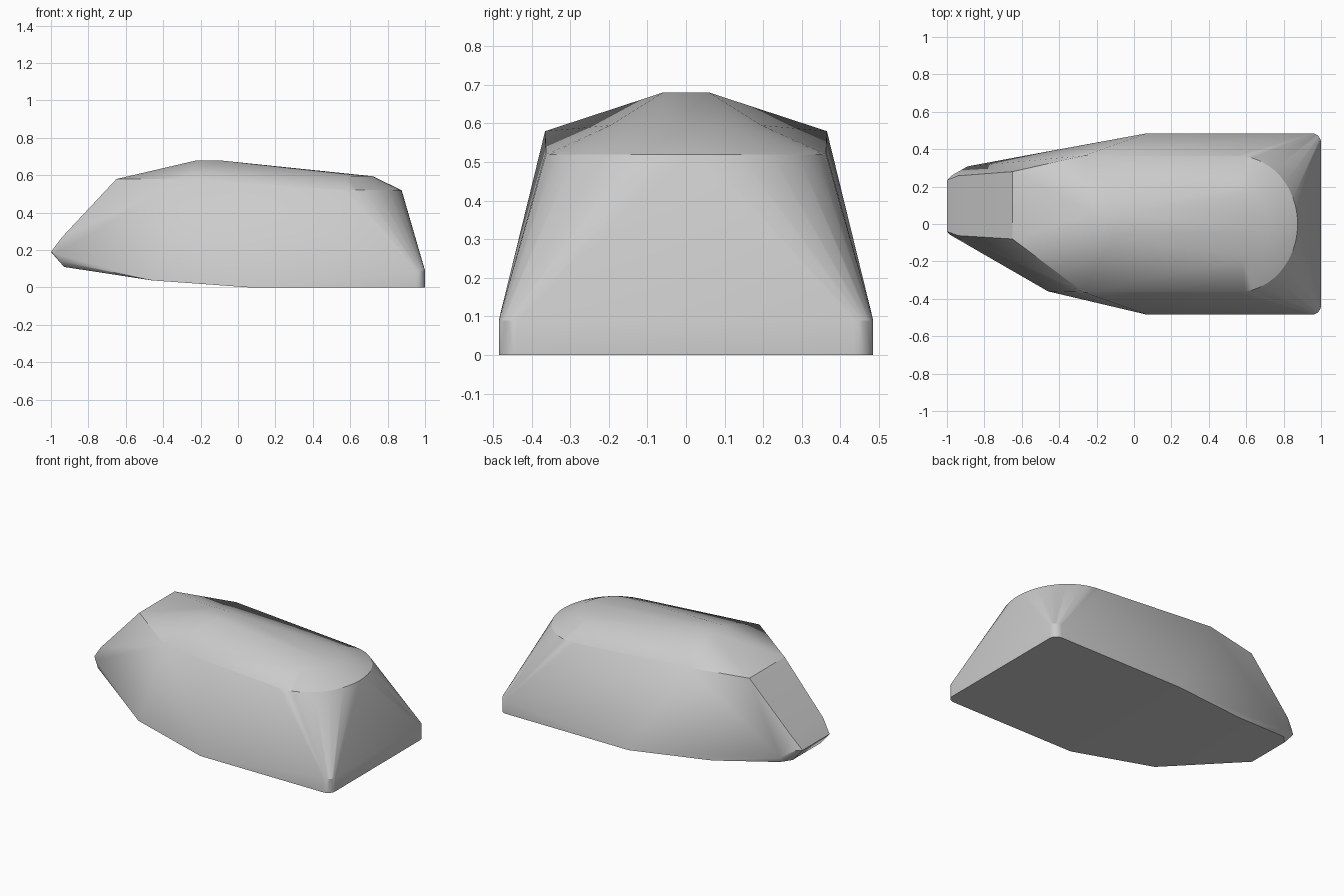
import bpy, bmesh, math

cube = bpy.data.objects.get("Cube")
if cube:
    bpy.data.objects.remove(cube, do_unlink=True)

# Material
grey = bpy.data.materials.new("light_grey")
grey.use_nodes = True
colour = (0.6, 0.6, 0.6, 1)
grey.diffuse_color = colour
grey.node_tree.nodes["Principled BSDF"].inputs["Base Color"].default_value = colour


def arc(cx, cy, rx, ry, z, start, end, steps):
    """Points on an elliptical arc at height z."""
    out = []
    for i in range(steps + 1):
        a = math.radians(start + (end - start) * i / steps)
        out.append((cx + rx * math.cos(a), cy + ry * math.sin(a), z))
    return out


points = []

# Rounded vertical corners at the wide end
for z in (0, 0.09):
    points += arc(0.95, 0.435, 0.05, 0.05, z, 0, 90, 6)
    points += arc(0.95, -0.435, 0.05, 0.05, z, -90, 0, 6)

# Base edge, rising towards the nose
points += [(0.07, 0.485, 0), (0.07, -0.485, 0),
           (-0.46, 0.388, 0.038), (-0.46, -0.36, 0.038)]

# Shoulder rim and its rounded end
points += arc(0.55, 0, 0.325, 0.365, 0.52, -90, 90, 24)
points += [(-0.27, 0.365, 0.58), (-0.27, -0.365, 0.58),
           (-0.65, 0.28, 0.58), (-0.65, -0.08, 0.58)]

# Domed top, sloping from the peak to the rounded end
points += arc(0.55, 0, 0.17, 0.2, 0.595, -90, 90, 16)
points += [(x, y, 0.68) for x in (-0.22, -0.1) for y in (-0.06, 0.06)]

# Off-centre blunt nose
points += [(-0.94, -0.062, 0.27), (-0.94, 0.258, 0.27),
           (-1, -0.04, 0.19), (-1, 0.235, 0.19),
           (-0.98, -0.06, 0.18), (-0.97, 0.262, 0.19),
           (-0.95, -0.075, 0.14), (-0.89, 0.308, 0.14),
           (-0.93, -0.05, 0.11), (-0.93, 0.24, 0.11), (-0.88, 0.295, 0.105)]

# Wrap the profile points in one faceted shell
bm = bmesh.new()
for p in points:
    bm.verts.new(p)
hull = bmesh.ops.convex_hull(bm, input=bm.verts[:])
loose = [v for v in bm.verts if not v.link_faces]
bmesh.ops.delete(bm, geom=loose, context='VERTS')
bmesh.ops.dissolve_limit(bm, angle_limit=math.radians(0.5),
                         verts=bm.verts[:], edges=bm.edges[:])
bmesh.ops.recalc_face_normals(bm, faces=bm.faces[:])

mesh = bpy.data.meshes.new("shell")
bm.to_mesh(mesh)
bm.free()
mesh.materials.append(grey)
shell = bpy.data.objects.new("shell", mesh)
bpy.context.collection.objects.link(shell)

bpy.ops.object.select_all(action='DESELECT')
shell.select_set(True)
bpy.context.view_layer.objects.active = shell
bpy.ops.object.shade_smooth_by_angle(angle=math.radians(30))
